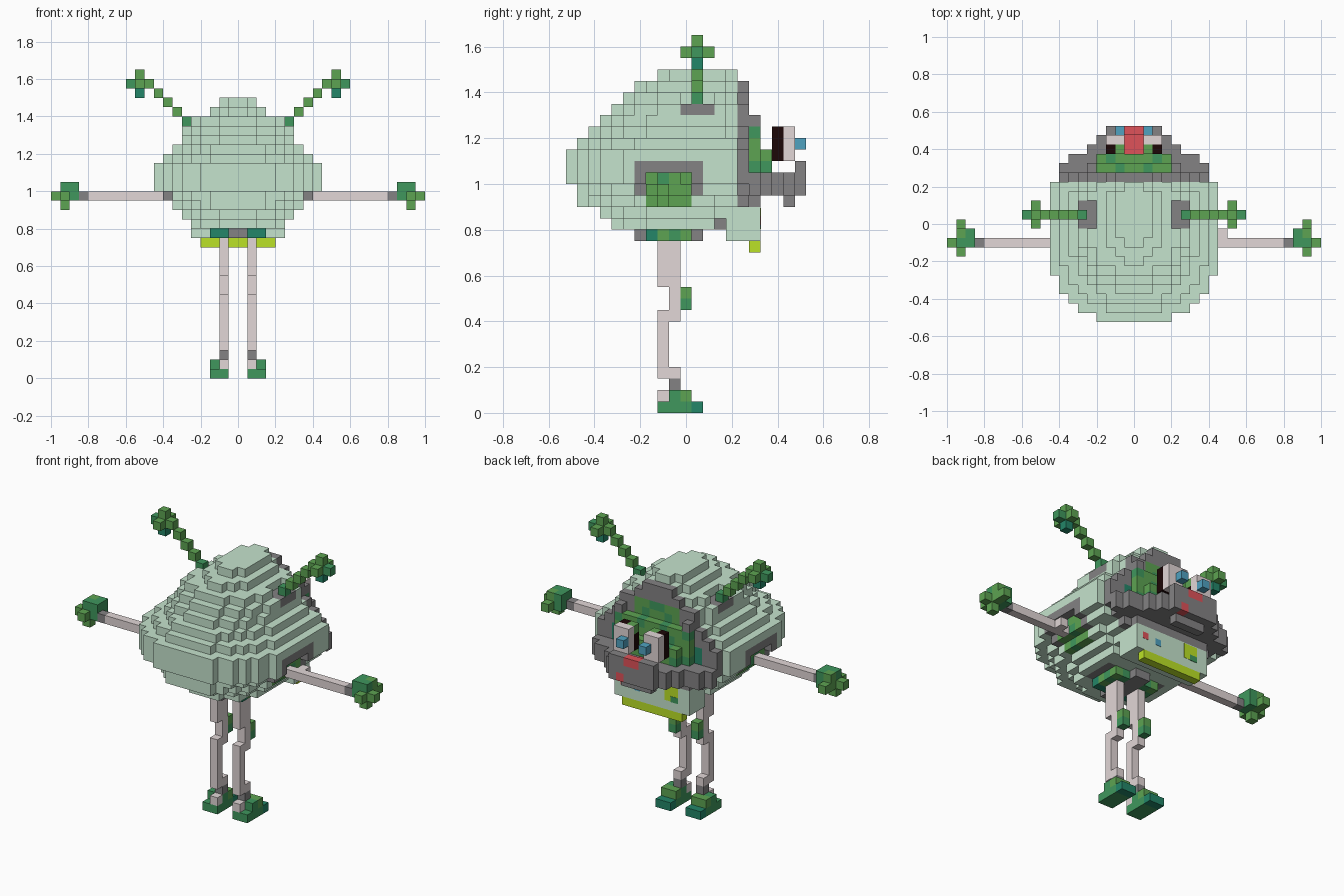
import bpy, bmesh

if "Cube" in bpy.data.objects:
    bpy.data.objects.remove(bpy.data.objects["Cube"])

S = 0.05  # voxel size; x = i*S, y = j*S - 0.025, z = k*S

COLOURS = {
    "pale_green": (0.56, 0.77, 0.61), "bone": (0.76, 0.68, 0.68),
    "grey": (0.23, 0.225, 0.23), "leaf_green": (0.11, 0.37, 0.085),
    "green": (0.05, 0.31, 0.11), "teal": (0.017, 0.24, 0.14),
    "lime": (0.50, 0.76, 0.02), "red": (0.74, 0.085, 0.10),
    "blue": (0.08, 0.36, 0.53), "black": (0.012, 0.002, 0.002),
}
MATS = {}
for name, c in COLOURS.items():
    MATS[name] = bpy.data.materials.new(name)
    MATS[name].diffuse_color = (*c, 1)
NAMES = list(COLOURS)
grid = {}  # (i, j, k) -> (part, colour)


def box(part, col, i, j, k, sides=(1, -1)):
    """Fill inclusive index ranges, mirrored in x."""
    for a in range(i[0], i[1] + 1):
        for b in range(j[0], j[1] + 1):
            for c in range(k[0], k[1] + 1):
                for s in sides:
                    shade = col(a, b, c) if callable(col) else col
                    name = part + ("right" if s > 0 else "left") if part[-1] == "_" else part
                    grid[(a if s > 0 else -1 - a, b, c)] = (name, shade)


def leafy(a, b, c):
    return ("leaf_green", "green", "leaf_green")[(a + b + c) % 3]


# Hooded shell, one rounded outline per layer: half width, back, centre, last row, front radius
LAYERS = {29: (2, -2, 1, 4, 4), 28: (3, -4, 1, 5, 5), 27: (5, -5, 0, 5, 6.5), 26: (6, -6, 0, 5, 7.5),
          25: (6, -7, 0, 5, 8.5), 24: (7, -8, -1, 5, 11), 23: (8, -9, -1, 5, 12), 22: (9, -10, -1, 5, 12),
          21: (9, -10, -1, 5, 12), 20: (9, -10, -1, 5, 12), 19: (8, -9, -1, 5, 12), 18: (7, -9, -1, 6, 9.5),
          17: (6, -7, -1, 5, 7.5), 16: (5, -6, -1, 4, 6.5)}
PALE_END = {18: 4, 17: 3, 16: 2}


def row_width(k, j):
    hw, back, centre, front, radius = LAYERS[k]
    d = j - centre
    e = 2.4 if 19 <= k <= 23 else 2.1
    t = abs(d) / (centre - back + 0.5) if d < 0 else d / radius
    return round(hw * max(0, 1 - t ** e) ** (1 / e))


for k, (hw, back, centre, front, radius) in LAYERS.items():
    for j in range(back, front + 1):
        w = max(1, row_width(k, j))
        for i in range(w):
            col, part = "pale_green", "shell"
            if j > PALE_END.get(k, 4):       # rim of the hood with the face inside
                part, col = "hood_rim", "grey"
                if 20 <= k <= 26 and i < w - 2:
                    part, col = "face", "teal" if i > 3 and k < 23 else leafy(i, j, k)
            elif i >= 6 and -4 <= j <= 1 and 18 <= k <= 21:   # arm sockets
                inside = -3 <= j <= 0 and k < 21
                if i >= 8 and inside:
                    continue
                col = leafy(i, j, k) if inside else "grey" if k > 18 else col
            elif i in (4, 5) and 0 <= j <= 2 and k >= 26:     # antenna sockets
                if k == 27:
                    continue
                col = "grey"
            elif i == 2 and j == 4 and k >= 28:
                col = "grey"
            elif k == 16 and i < 4 and -3 <= j <= 0:          # hip recess
                col = "grey"
            box(part, col, (i, i), (j, j), (k, k))

# Face bulge and brow
box("face", leafy, (0, 4), (6, 6), (21, 24))
box("face", leafy, (0, 3), (7, 7), (21, 22))
box("hood_rim", "grey", (4, 4), (6, 6), (25, 25))

# Jutting jaw and mouth
for j, w in {6: 8, 7: 7, 8: 5, 9: 4, 10: 3}.items():
    box("jaw", "grey", (0, w - 1), (j, j), (19, 20))
box("jaw", "grey", (0, 2), (10, 10), (21, 21))
box("jaw", "grey", (0, 1), (9, 9), (18, 18))
box("mouth", "red", (0, 0), (8, 9), (20, 20))
box("mouth", "red", (0, 0), (10, 10), (21, 21))
box("mouth", "red", (1, 1), (10, 10), (19, 19), (1,))

# Eyes
box("eye_", "black", (1, 2), (8, 8), (22, 24))
box("eye_", "leaf_green", (1, 1), (8, 8), (24, 24))
box("eye_", "bone", (1, 2), (9, 9), (22, 24))
box("eye_", "blue", (1, 1), (10, 10), (23, 23))

# Bib under the chin
box("bib", "pale_green", (0, 4), (4, 6), (15, 17))
box("bib_trim", "lime", (0, 3), (6, 6), (14, 14))

# Hip plate
box("hip_plate", "grey", (0, 0), (-4, 1), (15, 15))
box("hip_plate", leafy, (1, 2), (-2, 0), (15, 15))
box("hip_plate", "teal", (1, 2), (-3, -3), (15, 15))

# Arms with cuffs and hands
box("arm_", "bone", (8, 15), (-2, -2), (19, 19))
box("arm_", "bone", (9, 9), (-1, -1), (19, 19), (1,))
box("arm_", "grey", (16, 16), (-2, -2), (19, 19))
box("hand_", "green", (17, 18), (-2, -1), (19, 20))
box("hand_", "leaf_green", (18, 18), (-1, -1), (19, 20))
for f in ((19, -2, 19), (18, 0, 19), (18, -3, 19), (18, -2, 18)):
    box("hand_", "leaf_green", *[(v, v) for v in f])

# Antennae: diagonal stalk with a cross-shaped tip
for n in range(5):
    box("antenna_", "green" if n == 0 else "leaf_green", (5 + n, 5 + n), (1, 1), (27 + n, 27 + n))
box("antenna_", "leaf_green", (9, 11), (1, 1), (31, 31))
box("antenna_", "leaf_green", (10, 10), (0, 2), (31, 31))
box("antenna_", "leaf_green", (10, 10), (1, 1), (32, 32))
box("antenna_", "teal", (10, 10), (1, 1), (30, 30))
box("antenna_", "green", (11, 11), (1, 1), (31, 31))

# Legs, knees and feet
box("leg_", "bone", (1, 1), (-2, -1), (11, 14))
box("leg_", "bone", (1, 1), (-1, -1), (8, 10))
box("leg_", "bone", (1, 1), (-2, -2), (3, 8))
box("leg_", "bone", (1, 1), (-1, -1), (3, 3))
box("leg_", "grey", (1, 1), (-1, -1), (2, 2))
box("knee_", "leaf_green", (1, 1), (0, 0), (10, 10))
box("knee_", "green", (1, 1), (0, 0), (9, 9))
box("foot_", "green", (1, 2), (-2, 0), (0, 0))
box("foot_", "teal", (1, 2), (1, 1), (0, 0))
box("foot_", "green", (1, 2), (-1, -1), (1, 1))
box("foot_", "leaf_green", (1, 2), (0, 0), (1, 1))
box("foot_", "bone", (1, 1), (-2, -2), (1, 1))

# Turn voxels into one mesh per part, keeping outer faces only
QUADS = {(1, 0, 0): ((1, 0, 0), (1, 1, 0), (1, 1, 1), (1, 0, 1)),
         (-1, 0, 0): ((0, 0, 0), (0, 0, 1), (0, 1, 1), (0, 1, 0)),
         (0, 1, 0): ((0, 1, 0), (0, 1, 1), (1, 1, 1), (1, 1, 0)),
         (0, -1, 0): ((0, 0, 0), (1, 0, 0), (1, 0, 1), (0, 0, 1)),
         (0, 0, 1): ((0, 0, 1), (1, 0, 1), (1, 1, 1), (0, 1, 1)),
         (0, 0, -1): ((0, 0, 0), (0, 1, 0), (1, 1, 0), (1, 0, 0))}


def finish(bm, name, cols):
    mesh = bpy.data.meshes.new(name)
    for c in cols:
        mesh.materials.append(MATS[c])
    bm.to_mesh(mesh)
    bm.free()
    bpy.context.collection.objects.link(bpy.data.objects.new(name, mesh))


for part in sorted({p for p, _ in grid.values()}):
    cells = {v: c for v, (p, c) in grid.items() if p == part}
    cols = sorted(set(cells.values()), key=NAMES.index)
    bm = bmesh.new()
    for v, col in cells.items():
        for d, quad in QUADS.items():
            if tuple(a + b for a, b in zip(v, d)) in grid:
                continue
            f = bm.faces.new([bm.verts.new(((v[0] + q[0]) * S, (v[1] + q[1]) * S - 0.025, (v[2] + q[2]) * S))
                              for q in quad])
            f.material_index = cols.index(col)
    bmesh.ops.remove_doubles(bm, verts=bm.verts, dist=0.001)
    finish(bm, part, cols)

# Small badges on the bib: name, colour, x, z, width, height, thickness
for name, col, x, z, w, h, t in (("red_badge", "red", 0.19, 0.84, 0.04, 0.04, 0.003),
                                 ("blue_badge", "blue", 0.10, 0.83, 0.04, 0.04, 0.003),
                                 ("square_badge", "lime", -0.13, 0.85, 0.09, 0.09, 0.003),
                                 ("green_badge", "green", -0.15, 0.82, 0.05, 0.035, 0.005)):
    bm = bmesh.new()
    bmesh.ops.create_cube(bm, size=1)
    for v in bm.verts:
        v.co = (x + v.co.x * w, 0.325 + v.co.y * t, z + v.co.z * h)
    finish(bm, name, [col])

for m in bpy.data.materials:
    if m.users and not m.is_grease_pencil:
        m.use_nodes = True
        m.node_tree.nodes["Principled BSDF"].inputs["Base Color"].default_value = m.diffuse_color
